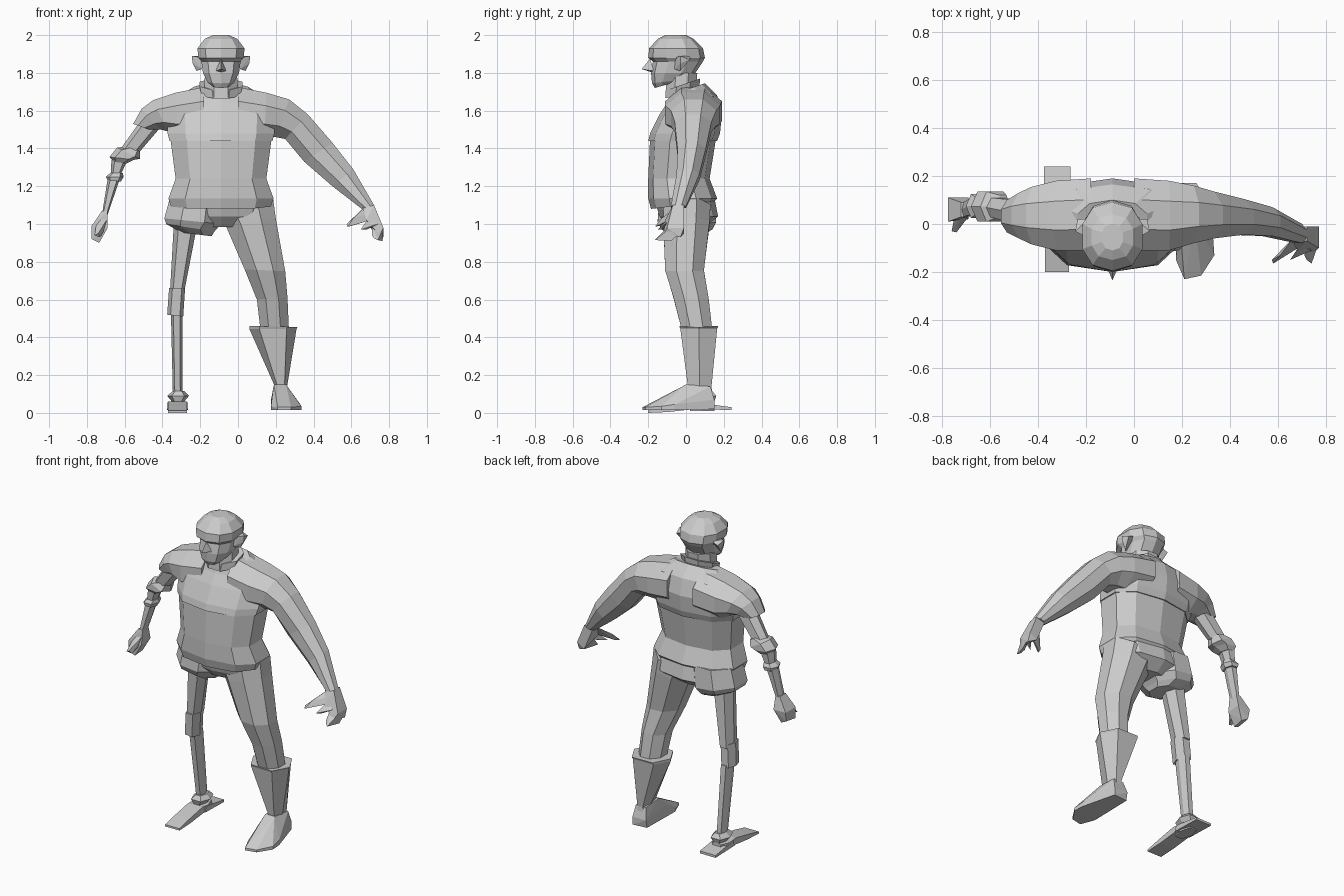
import bpy, bmesh, math

grey = bpy.data.materials.new("clay grey")
grey.diffuse_color = (0.6, 0.6, 0.6, 1)
MID = -0.09  # centre line of the body


def finish(name, bm):
    bmesh.ops.recalc_face_normals(bm, faces=bm.faces)
    me = bpy.data.meshes.new(name)
    bm.to_mesh(me)
    bm.free()
    me.materials.append(grey)
    ob = bpy.data.objects.new(name, me)
    bpy.context.collection.objects.link(ob)
    return ob


def loft(name, rings, n=8, box=1.0, ridge=False):
    """Skin of rings (x1, z1, x2, z2, y_front, y_back, front_drop)."""
    bm = bmesh.new()
    loops = []
    for x1, z1, x2, z2, yf, yb, *drop in rings:
        drop = drop[0] if drop else 0
        loop = []
        for i in range(n):
            a = math.tau * (i + (0 if ridge else 0.5)) / n - math.pi / 2
            c, s = math.cos(a), math.sin(a)
            k = 1 if ridge else 1 / math.cos(math.pi / n)
            c = math.copysign(min(1, abs(c * k) ** box), c)
            s = math.copysign(min(1, abs(s * k) ** box), s)
            t = (1 + c) / 2
            loop.append(bm.verts.new((x1 + (x2 - x1) * t,
                                      (yf + yb) / 2 + (yb - yf) / 2 * s,
                                      z1 + (z2 - z1) * t + drop * s)))
        loops.append(loop)
    for a, b in zip(loops, loops[1:]):
        for i in range(n):
            j = (i + 1) % n
            bm.faces.new((a[i], a[j], b[j], b[i]))
    bm.faces.new(loops[0])
    bm.faces.new(loops[-1])
    return finish(name, bm)


def level(z, hw, yf, yb, drop=0):
    """Horizontal ring about the body centre line."""
    return (MID - hw, z, MID + hw, z, yf, yb, drop)


def hull(name, pts):
    bm = bmesh.new()
    for p in pts:
        bm.verts.new(p)
    bmesh.ops.convex_hull(bm, input=bm.verts)
    return finish(name, bm)


# torso
loft("chest", [level(1.44, .285, -.20, .165), level(1.48, .295, -.19, .18),
               level(1.58, .30, -.14, .19), level(1.66, .25, -.10, .165, .02),
               level(1.715, .15, -.08, .10, .03)], 10, .85, True)
loft("abdomen", [level(1.10, .275, -.185, .15, .02), level(1.135, .29, -.20, .165),
                 level(1.24, .25, -.20, .125), level(1.46, .28, -.19, .16)], 10, .8, True)
loft("pelvis", [level(.985, .12, -.09, .10), level(1.04, .26, -.14, .17),
                level(1.14, .27, -.17, .15)], 10, .85, True)
loft("collar", [level(1.69, .10, -.11, .07, .025), level(1.74, .115, -.10, .075, .03)], 8)
loft("neck", [level(1.67, .09, -.11, .05), level(1.80, .085, -.10, .06)], 8)

# head
loft("head", [level(1.735, .05, -.165, -.06, .015), level(1.755, .075, -.18, 0, .01),
              level(1.80, .10, -.185, .05), level(1.86, .108, -.175, .09),
              level(1.88, .125, -.20, .10), level(1.93, .13, -.195, .09),
              level(1.98, .09, -.15, .04), level(2.0, .045, -.11, 0)], 10, .85, True)
hull("nose", [(MID, -.19, 1.875), (MID, -.235, 1.82), (MID - .028, -.17, 1.81),
              (MID + .028, -.17, 1.81), (MID, -.17, 1.80)])
for side, label in ((-1, "right"), (1, "left")):
    hull(label + "_ear", [(MID + side * dx, y, z) for dx, y, z in (
        (.10, -.06, 1.88), (.155, -.03, 1.89), (.145, .02, 1.87), (.10, .02, 1.89),
        (.13, -.03, 1.81), (.10, -.06, 1.82), (.15, -.03, 1.85))])

# left arm and hand
loft("left_arm", [(.0, 1.725, .0, 1.47, -.11, .19), (.15, 1.695, .14, 1.46, -.11, .18),
                  (.27, 1.66, .20, 1.46, -.08, .16), (.37, 1.58, .25, 1.45, -.06, .135),
                  (.50, 1.43, .35, 1.33, -.045, .105), (.61, 1.29, .50, 1.20, -.05, .07),
                  (.72, 1.10, .655, 1.08, -.08, 0)])
hull("left_palm", [(.66, -.07, 1.09), (.66, -.01, 1.09), (.72, -.07, 1.10), (.72, -.01, 1.10),
                   (.77, -.10, .98), (.77, -.01, .98), (.68, -.11, 1.02), (.72, -.01, .95),
                   (.75, -.12, .94), (.77, -.03, .93)])
hull("left_thumb", [(.67, -.05, 1.09), (.67, -.09, 1.05), (.70, -.09, 1.02),
                    (.61, -.13, 1.03), (.575, -.15, 1.0), (.58, -.165, .985), (.60, -.14, .99)])
hull("left_index_finger", [(.69, -.09, 1.03), (.74, -.11, 1.0), (.71, -.07, .99),
                           (.66, -.14, .98), (.65, -.15, .97), (.68, -.13, .97)])
hull("left_fingers", [(.71, -.08, 1.0), (.77, -.08, .98), (.77, -.02, .96), (.72, -.15, .925),
                      (.74, -.165, .915), (.765, -.08, .91), (.71, -.13, .94)])

# right sleeve and artificial arm
loft("right_sleeve", [(-.18, 1.47, -.18, 1.725, -.11, .19), (-.32, 1.46, -.33, 1.695, -.11, .18),
                      (-.37, 1.49, -.45, 1.655, -.085, .155), (-.41, 1.50, -.51, 1.61, -.06, .13),
                      (-.47, 1.50, -.555, 1.53, -.035, .10)])
loft("upper_arm_rod", [(-.52, 1.54, -.42, 1.50, 0, .10), (-.62, 1.40, -.54, 1.36, .03, .11)], 6)
loft("elbow_block", [(-.57, 1.41, -.52, 1.39, .03, .12), (-.64, 1.405, -.52, 1.345, .01, .135),
                     (-.68, 1.355, -.55, 1.34, .01, .135), (-.66, 1.33, -.59, 1.32, .03, .12)], 6)
loft("forearm_upper", [(-.67, 1.34, -.585, 1.34, .03, .12), (-.675, 1.25, -.625, 1.25, .04, .11)], 6)
loft("forearm_ring", [(-.67, 1.275, -.61, 1.27, .04, .11), (-.70, 1.25, -.605, 1.25, .025, .125),
                      (-.69, 1.23, -.62, 1.225, .03, .12)], 6)
loft("forearm_lower", [(-.69, 1.24, -.625, 1.24, .04, .11), (-.72, 1.05, -.69, 1.05, .03, .09)], 6)
hull("right_hand", [(-.72, .03, 1.07), (-.69, .03, 1.07), (-.72, .09, 1.07), (-.69, .09, 1.07),
                    (-.775, .01, .99), (-.775, .11, .99), (-.69, .02, .98), (-.69, .11, .99),
                    (-.775, .01, .92), (-.77, .10, .93), (-.735, .02, .90), (-.73, .09, .91)])
hull("right_thumb", [(-.72, .04, 1.05), (-.69, .03, 1.03), (-.70, .05, .98), (-.75, .02, 1.0),
                     (-.74, -.035, .95), (-.76, -.03, .94), (-.73, -.02, .93)])

# left leg and boot
loft("left_leg", [(-.09, 1.02, .185, 1.14, -.12, .13), (-.06, .98, .20, 1.03, -.12, .125),
                  (.035, .76, .25, .75, -.11, .095), (.10, .60, .262, .61, -.065, .12),
                  (.12, .43, .27, .43, -.02, .14)])
loft("left_boot", [(.06, .445, .31, .445, -.03, .165), (.06, .46, .315, .455, -.035, .17),
                   (.10, .44, .28, .44, -.02, .14)][:2][::-1] +
     [(.195, .14, .26, .14, .01, .135), (.175, .05, .27, .05, -.01, .145)], 6)
hull("left_foot", [(.19, .0, .15), (.255, 0, .15), (.19, .13, .14), (.26, .13, .14),
                   (.18, -.05, .09), (.29, -.05, .08), (.175, -.15, .035), (.21, -.23, .03),
                   (.28, -.215, .03), (.335, -.13, .035), (.33, -.06, .045), (.175, -.14, .015),
                   (.21, -.23, .015), (.28, -.215, .015), (.335, -.13, .015), (.33, -.06, .015),
                   (.175, .14, .02), (.27, .15, .02), (.175, .15, .07), (.27, .15, .07)])

# right short leg and artificial leg
loft("right_shorts_leg", [(-.36, 1.14, -.08, 1.14, -.14, .15), (-.39, 1.03, -.09, 1.0, -.15, .16),
                          (-.38, 1.0, -.125, .96, -.13, .14), (-.30, .955, -.14, .935, -.08, .09)])
loft("right_thigh_rod", [(-.34, 1.0, -.215, 1.0, -.05, .07), (-.36, .64, -.285, .64, -.02, .09)], 6)
loft("right_knee_socket", [(-.365, .66, -.28, .66, -.03, .08), (-.375, .52, -.29, .51, -.02, .085)], 6)
loft("right_shin_rod", [(-.355, .53, -.295, .53, .0, .09), (-.345, .1, -.295, .1, .06, .13)], 6)
loft("right_ankle", [(-.345, .115, -.285, .115, .05, .14), (-.375, .09, -.26, .09, .03, .16),
                     (-.35, .06, -.285, .06, .04, .15), (-.37, .055, -.27, .055, .03, .15),
                     (-.36, .01, -.275, .01, .02, .15)], 6)
hull("right_toe_plate", [(x, y, z) for x in (-.37, -.27) for y, z in (
    (-.2, 0), (-.2, .012), (-.1, .035), (.03, .06), (.13, .05), (.13, .03), (-.09, .005))])
hull("right_heel_plate", [(x, y, z) for x in (-.375, -.265) for y, z in (
    (.05, .02), (.06, .055), (.15, .04), (.24, .03), (.24, .015))])
